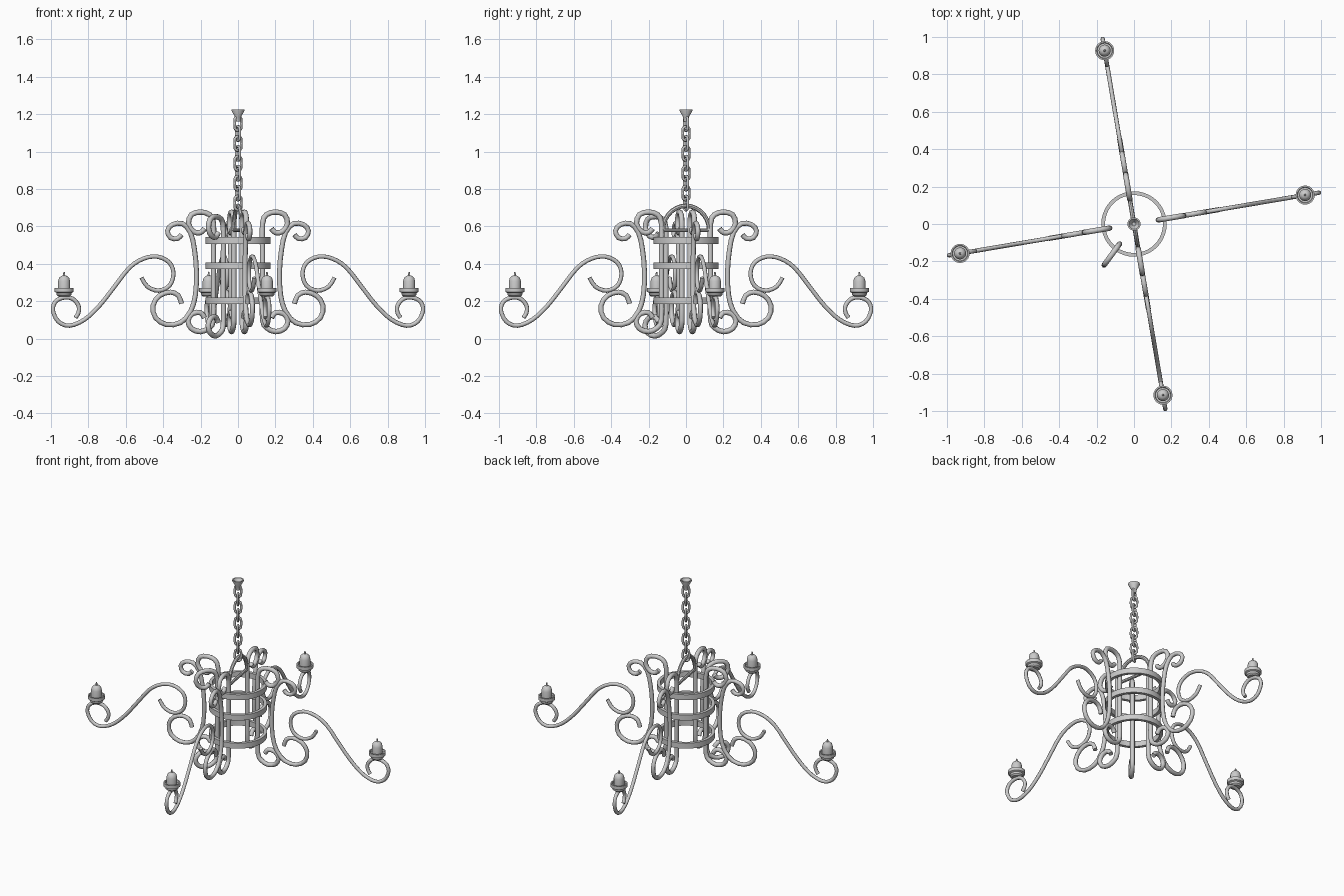
import bpy, bmesh, math
from mathutils import Vector

if "Cube" in bpy.data.objects:
    bpy.data.objects.remove(bpy.data.objects["Cube"])

TILT = math.radians(9.6)   # whole arm set is turned slightly
UNIT, CX, CZ = 187.0, 238.5, 339.0


def radial(points):
    """Convert profile points measured on the front view into (radius, 0, z)."""
    return [Vector(((x - CX) / UNIT / math.cos(TILT), 0, (CZ - z) / UNIT)) for x, z in points]


def refine(pts, n):
    """Catmull-Rom refinement of a path."""
    out = []
    for i in range(len(pts) - 1):
        a, b, c, d = pts[max(i - 1, 0)], pts[i], pts[i + 1], pts[min(i + 2, len(pts) - 1)]
        for k in range(n):
            t = k / n
            out.append(0.5 * (2 * b + (c - a) * t + (2 * a - 5 * b + 4 * c - d) * t * t
                              + (3 * b - a - 3 * c + d) * t ** 3))
    return out + [pts[-1]]


def tube(name, pts, r, closed=False, res=2, smooth=False):
    """Mesh swept along a path with a round section."""
    cu = bpy.data.curves.new(name, 'CURVE')
    cu.dimensions = '3D'
    cu.bevel_depth, cu.bevel_resolution, cu.use_fill_caps = r, res, True
    sp = cu.splines.new('POLY')
    sp.points.add(len(pts) - 1)
    for p, co in zip(sp.points, pts):
        p.co = (*co, 1)
    sp.use_cyclic_u, sp.use_smooth = closed, smooth
    tmp = bpy.data.objects.new("tmp", cu)
    bpy.context.collection.objects.link(tmp)
    dg = bpy.context.evaluated_depsgraph_get()
    me = bpy.data.meshes.new_from_object(tmp.evaluated_get(dg))
    bpy.data.objects.remove(tmp)
    me.name = name
    return me


def lathe(name, prof, seg=24, closed=False, smooth=True):
    """Mesh turned around z from (radius, z) points."""
    bm = bmesh.new()
    rows = [[bm.verts.new((r * math.cos(2 * math.pi * i / seg), r * math.sin(2 * math.pi * i / seg), z))
             for i in range(seg)] for r, z in prof]
    pairs = list(zip(rows, rows[1:])) + ([(rows[-1], rows[0])] if closed else [])
    for a, b in pairs:
        for i in range(seg):
            j = (i + 1) % seg
            bm.faces.new((a[i], a[j], b[j], b[i]))
    bmesh.ops.remove_doubles(bm, verts=bm.verts, dist=1e-5)
    bmesh.ops.recalc_face_normals(bm, faces=bm.faces)
    me = bpy.data.meshes.new(name)
    bm.to_mesh(me)
    bm.free()
    if smooth:
        me.shade_smooth()
        me.set_sharp_from_angle(angle=math.radians(35))
    return me


def place(name, me, loc=(0, 0, 0), rot=0.0):
    ob = bpy.data.objects.new(name, me)
    ob.location, ob.rotation_euler = loc, (0, 0, rot)
    bpy.context.collection.objects.link(ob)
    return ob


# Long S-shaped arm with a scroll at each end
arm = tube("arm", refine(radial([
    (335, 278), (329, 287), (318, 291), (307, 286), (303, 274), (307, 263), (319, 257), (333, 259),
    (347, 268), (362, 287), (377, 306), (392, 320), (407, 326), (418, 322), (423.5, 311), (421, 302),
    (413, 298), (404, 299), (398, 306), (398, 313), (401, 318)]), 3), 0.0115, smooth=True)

# Outer C-shaped bracket
outer = tube("outer_bracket", refine(radial([
    (295, 235), (299, 239), (306, 238), (309, 231), (304, 225), (294, 224), (286, 233), (282, 250),
    (280, 272), (281, 295), (286, 312), (296, 323), (310, 325), (321, 318), (323.5, 306), (317, 296),
    (306, 292.5), (298, 296), (295, 304)]), 2), 0.0135, smooth=True)

# Inner upright with scrolled ends
inner = tube("inner_upright", refine(radial([
    (272, 229), (276, 233), (283, 232), (288, 224), (285, 215), (276, 212.5), (267, 215), (263, 224),
    (263, 250), (263, 294), (263, 320), (267, 328), (276, 332), (285, 329), (288.5, 321), (284, 314),
    (276, 313), (272, 318)]), 2), 0.0145, smooth=True)

# Candle cup, domed candle and wick
cup = lathe("candle_cup", [(0, .225), (.03, .225), (.039, .233), (.041, .245), (.051, .25),
                           (.051, .272), (.043, .272), (.04, .262), (0, .262)])
candle = lathe("candle", [(0, .26), (.032, .26), (.032, .308), (.027, .325), (.016, .335),
                          (.006, .338), (.004, .355), (0, .358)])

for k in range(4):
    a = TILT + k * math.pi / 2
    place(f"arm_{k}", arm, rot=a)
    place(f"outer_bracket_{k}", outer, rot=a)
    place(f"inner_upright_{k}", inner, rot=a)
    r = (0.928, 0.94, 0.943, 0.928)[k]
    pos = (r * math.cos(a), r * math.sin(a), 0)
    place(f"candle_cup_{k}", cup, pos)
    place(f"candle_{k}", candle, pos)

# Single extra upright standing between two arms
place("extra_upright", inner, (0, 0, -0.0235), math.radians(234))

# Three flat bands around the cage
band = lathe("band", [(.155, -.018), (.175, -.018), (.175, .018), (.155, .018)], 40, closed=True)
for k, z in enumerate((0.525, 0.39, 0.203)):
    place(f"band_{k}", band, (0, 0, z))

# Hanging arch and cross bar
arch = [(.125 * math.cos(t), 0, .58 + .13 * math.sin(t)) for t in (math.pi * i / 14 for i in range(15))]
place("hanging_arch", tube("hanging_arch", arch, 0.012), rot=TILT + math.pi / 2)
place("cross_bar", tube("cross_bar", [(-.135, 0, .58), (.135, 0, .58)], 0.01), rot=TILT + math.pi / 2)

# Chain of alternating oval links
link_pts = []
for i in range(16):
    t = 2 * math.pi * i / 16
    s = math.sin(t)
    link_pts.append((.02 * math.cos(t), 0, .02 * s + (.018 if s > 1e-6 else -.018 if s < -1e-6 else 0)))
link = tube("chain_link", link_pts, 0.0075, closed=True, res=1, smooth=True)
COUNT = 9
for k in range(COUNT):
    z = 0.725 + k * (1.15 - 0.725) / (COUNT - 1)
    place(f"chain_link_{k}", link, (0, 0, z), math.radians(30) + k * math.pi / 2)

# Flared ceiling cap
place("ceiling_cap", lathe("ceiling_cap", [(0, 1.16), (.013, 1.16), (.016, 1.185), (.035, 1.22),
                                           (.035, 1.226), (.028, 1.226), (.01, 1.2), (0, 1.2)]))
